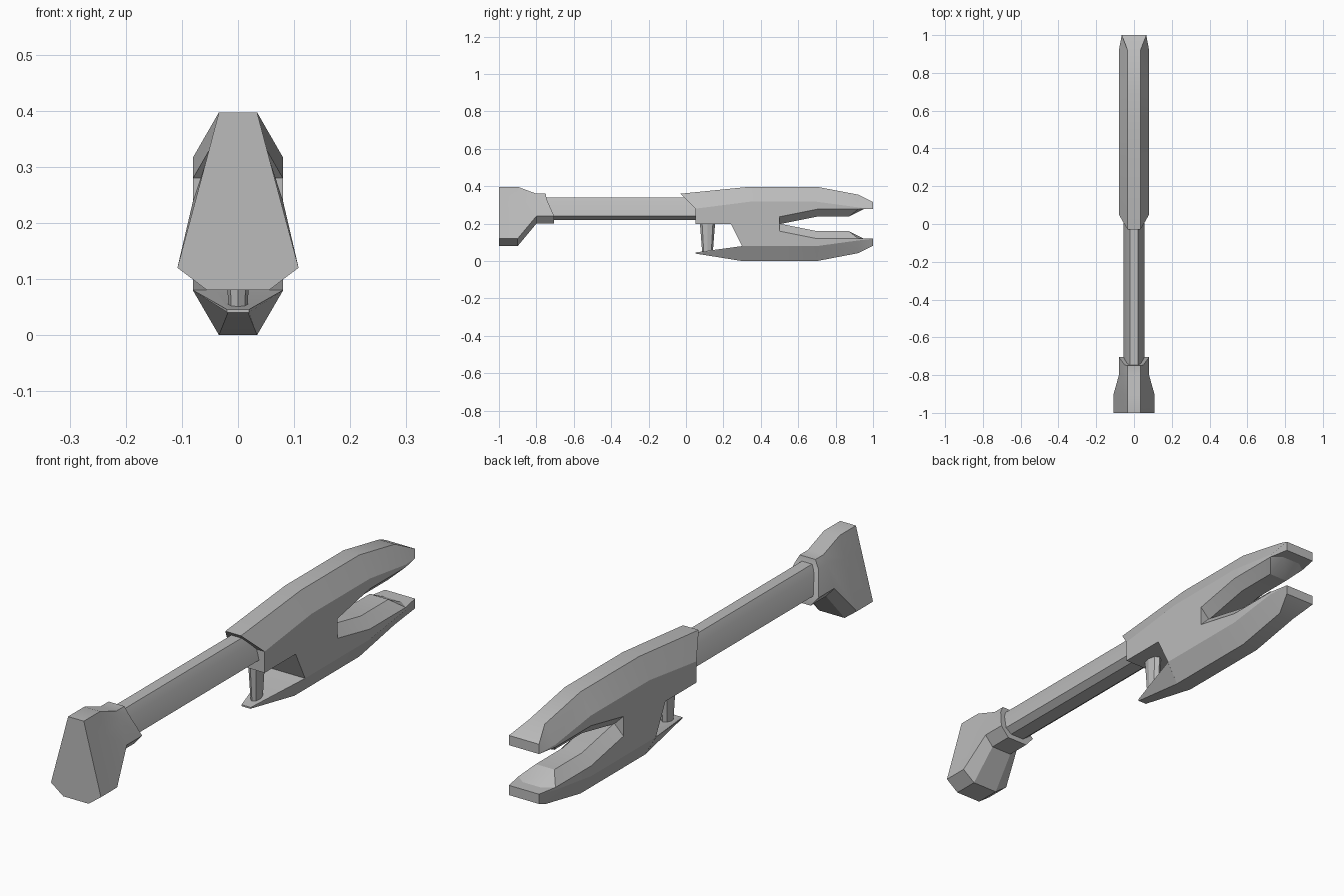
import bpy
import bmesh
import math

cube = bpy.data.objects.get("Cube")
if cube:
    bpy.data.objects.remove(cube)

HEIGHT = 0.397

grey = bpy.data.materials.new("plain grey")
grey.use_nodes = True
colour = (0.5, 0.5, 0.5, 1)
grey.diffuse_color = colour
grey.node_tree.nodes["Principled BSDF"].inputs["Base Color"].default_value = colour


def finish(name, bm):
    bmesh.ops.remove_doubles(bm, verts=bm.verts, dist=0.0005)
    bmesh.ops.recalc_face_normals(bm, faces=bm.faces)
    mesh = bpy.data.meshes.new(name)
    bm.to_mesh(mesh)
    bm.free()
    mesh.materials.append(grey)
    obj = bpy.data.objects.new(name, mesh)
    bpy.context.collection.objects.link(obj)
    bpy.ops.object.select_all(action="DESELECT")
    obj.select_set(True)
    bpy.context.view_layer.objects.active = obj
    bpy.ops.object.shade_smooth_by_angle(angle=math.radians(25))
    return obj


def loft(name, stations, flip=False):
    """Skin half sections of (x, y, z) points, mirrored across x."""
    bm = bmesh.new()
    rings = []
    for half in stations:
        pts = [(x, y, HEIGHT - z if flip else z) for x, y, z in half]
        pts += [(-x, y, z) for x, y, z in reversed(pts)]
        rings.append([bm.verts.new(p) for p in pts])
    n = len(rings[0])
    for a, b in zip(rings, rings[1:]):
        for i in range(n):
            j = (i + 1) % n
            bm.faces.new((a[i], a[j], b[j], b[i]))
    for ring in (rings[0], rings[-1]):
        for i in range(n // 2 - 1):
            bm.faces.new((ring[i], ring[i + 1], ring[n - 2 - i], ring[n - 1 - i]))
    return finish(name, bm)


def level(y, *xz):
    return [(x, y, z) for x, z in xz]


# Stock: tall butt plate narrowing to a slanted collar
butt = ((.034, .397), (.057, .31), (.108, .12), (.055, .08))
neck = ((.034, .36), (.05, .33), (.08, .24), (.045, .20))
collar = [(x, y, z) for (x, z), y in zip(neck, (-.75, -.745, -.705, -.705))]
loft("stock", [level(-1, *butt), level(-.9, *butt), level(-.8, *neck), collar])

# Barrel: long eight-sided bar
bar = ((.022, .34), (.038, .31), (.056, .24), (.03, .22))
loft("barrel", [level(-.78, *bar), level(.1, *bar)])

# Jaws: ridge, outer rim, shoulder and keel; the upper one is the lower mirrored in z
mouth = [
    level(.5, (.04, .2), (.08, .2), (.08, .08), (.034, 0)),
    level(.5, (.04, .2), (.08, .16), (.08, .08), (.034, 0)),
    level(.7, (.04, .16), (.08, .12), (.08, .08), (.034, 0)),
    [(.04, .87, .16), (.08, .92, .12), (.08, .92, .11), (.034, .92, .042)],
    [(.04, .95, .12), (.08, .92, .12), (.08, .92, .11), (.034, .92, .042)],
    level(1, (.04, .12), (.065, .12), (.065, .119), (.065, .082)),
]
guard_back = [(.04, .24, .2), (.08, .24, .2), (.08, .3, .08), (.034, .3, 0)]
guard = [
    level(.05, (.015, .046), (.02, .046), (.02, .041), (.018, .04)),
    level(.3, (.04, .08), (.08, .08), (.08, .079), (.034, 0)),
    guard_back,
]
loft("lower_jaw", guard + mouth)

hood = [
    [(.04, .05, .2), (.08, .05, .2), (.08, .05, .117), (.034, -.03, .037)],
    level(.34, (.04, .2), (.08, .2), (.08, .08), (.034, 0)),
]
loft("upper_jaw", hood + mouth, flip=True)

# Grip post: tapered oval between the hood and the guard
bm = bmesh.new()
bmesh.ops.create_cone(bm, cap_ends=True, segments=8, radius1=.028, radius2=.042, depth=.18)
for v in bm.verts:
    v.co.x *= .6
    v.co.y += .115
    v.co.z += .13
finish("grip_post", bm)
